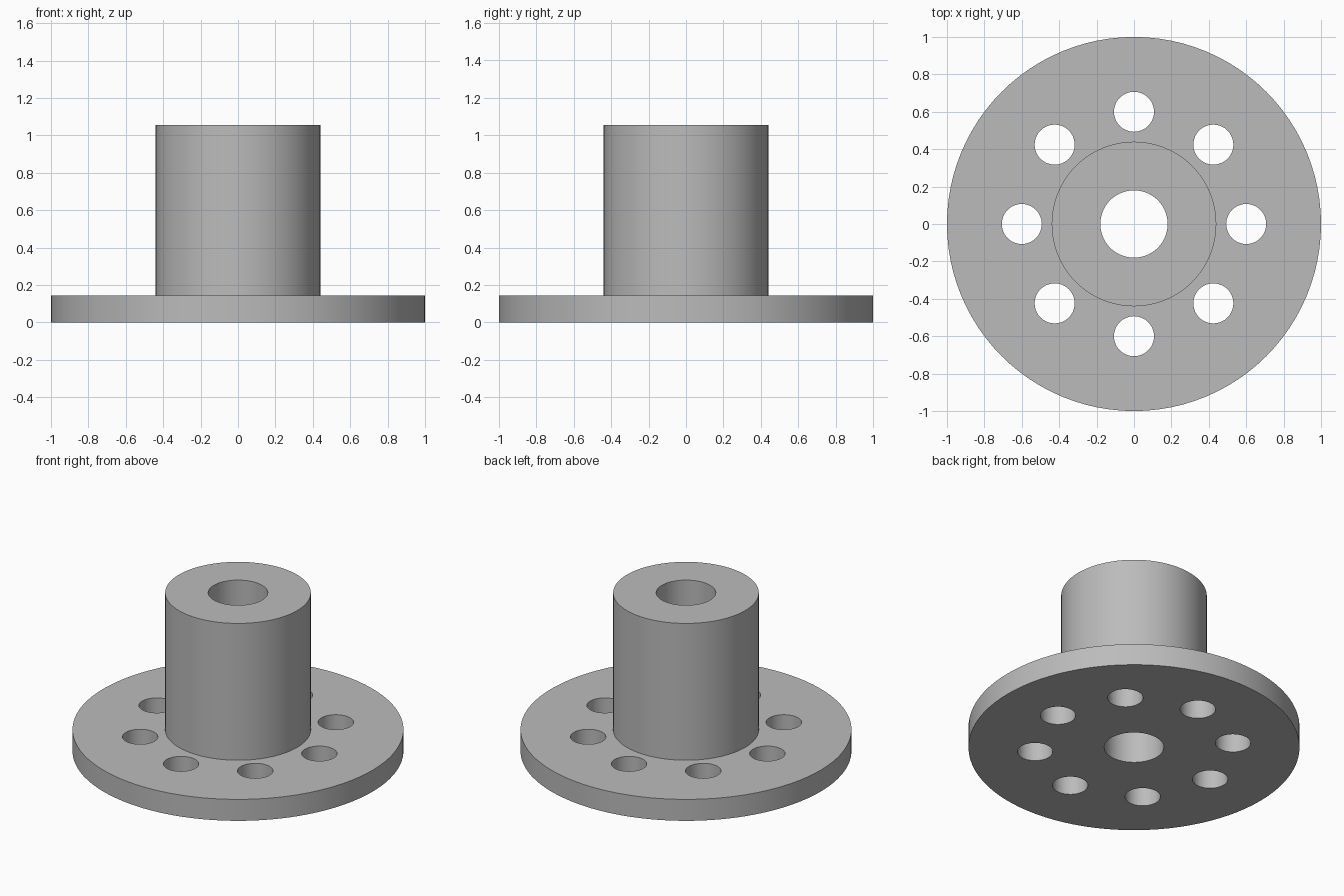
import bpy
import bmesh
from math import cos, sin, pi, radians

SEGMENTS = 96
FLANGE_R, FLANGE_TOP = 1.0, 0.143
HUB_R, HUB_TOP = 0.44, 1.055
BORE_R = 0.18
BOLT_R, BOLT_CIRCLE, BOLT_COUNT = 0.107, 0.6, 8

cube = bpy.data.objects.get("Cube")
if cube:
    bpy.data.objects.remove(cube, do_unlink=True)

# Plain grey metal
GREY = (0.5, 0.5, 0.5, 1)
metal = bpy.data.materials.new("grey metal")
metal.use_nodes = True
metal.diffuse_color = GREY
metal.node_tree.nodes["Principled BSDF"].inputs["Base Color"].default_value = GREY


def add_object(name, bm):
    bmesh.ops.recalc_face_normals(bm, faces=bm.faces[:])
    mesh = bpy.data.meshes.new(name)
    bm.to_mesh(mesh)
    bm.free()
    mesh.materials.append(metal)
    obj = bpy.data.objects.new(name, mesh)
    bpy.context.collection.objects.link(obj)
    return obj


def lathe(name, profile):
    """Revolve a closed (radius, height) profile about z."""
    bm = bmesh.new()
    rings = []
    for i in range(SEGMENTS):
        a = 2 * pi * i / SEGMENTS
        rings.append([bm.verts.new((r * cos(a), r * sin(a), z)) for r, z in profile])
    n = len(profile)
    for i, ring in enumerate(rings):
        following = rings[(i + 1) % SEGMENTS]
        for j in range(n):
            k = (j + 1) % n
            bm.faces.new((ring[j], following[j], following[k], ring[k]))
    return add_object(name, bm)


# Flange and hub with the central bore
flanged_hub = lathe("flanged_hub", [
    (BORE_R, 0), (FLANGE_R, 0), (FLANGE_R, FLANGE_TOP),
    (HUB_R, FLANGE_TOP), (HUB_R, HUB_TOP), (BORE_R, HUB_TOP),
])

# Ring of bolt hole cutters
bm = bmesh.new()
for i in range(BOLT_COUNT):
    a = 2 * pi * i / BOLT_COUNT
    made = bmesh.ops.create_cone(bm, cap_ends=True, segments=48, radius1=BOLT_R,
                                 radius2=BOLT_R, depth=1)
    bmesh.ops.translate(bm, verts=made["verts"],
                        vec=(BOLT_CIRCLE * cos(a), BOLT_CIRCLE * sin(a), 0))
cutter = add_object("bolt_hole_cutter", bm)
cutter.hide_render = True

# Cut the bolt holes through the flange
cut = flanged_hub.modifiers.new("bolt holes", "BOOLEAN")
cut.operation = "DIFFERENCE"
cut.solver = "EXACT"
cut.object = cutter
bpy.ops.object.select_all(action="DESELECT")
bpy.context.view_layer.objects.active = flanged_hub
flanged_hub.select_set(True)
bpy.ops.object.modifier_apply(modifier=cut.name)
bpy.data.objects.remove(cutter, do_unlink=True)

# Smooth walls, crisp rims
bpy.ops.object.shade_smooth_by_angle(angle=radians(30))
